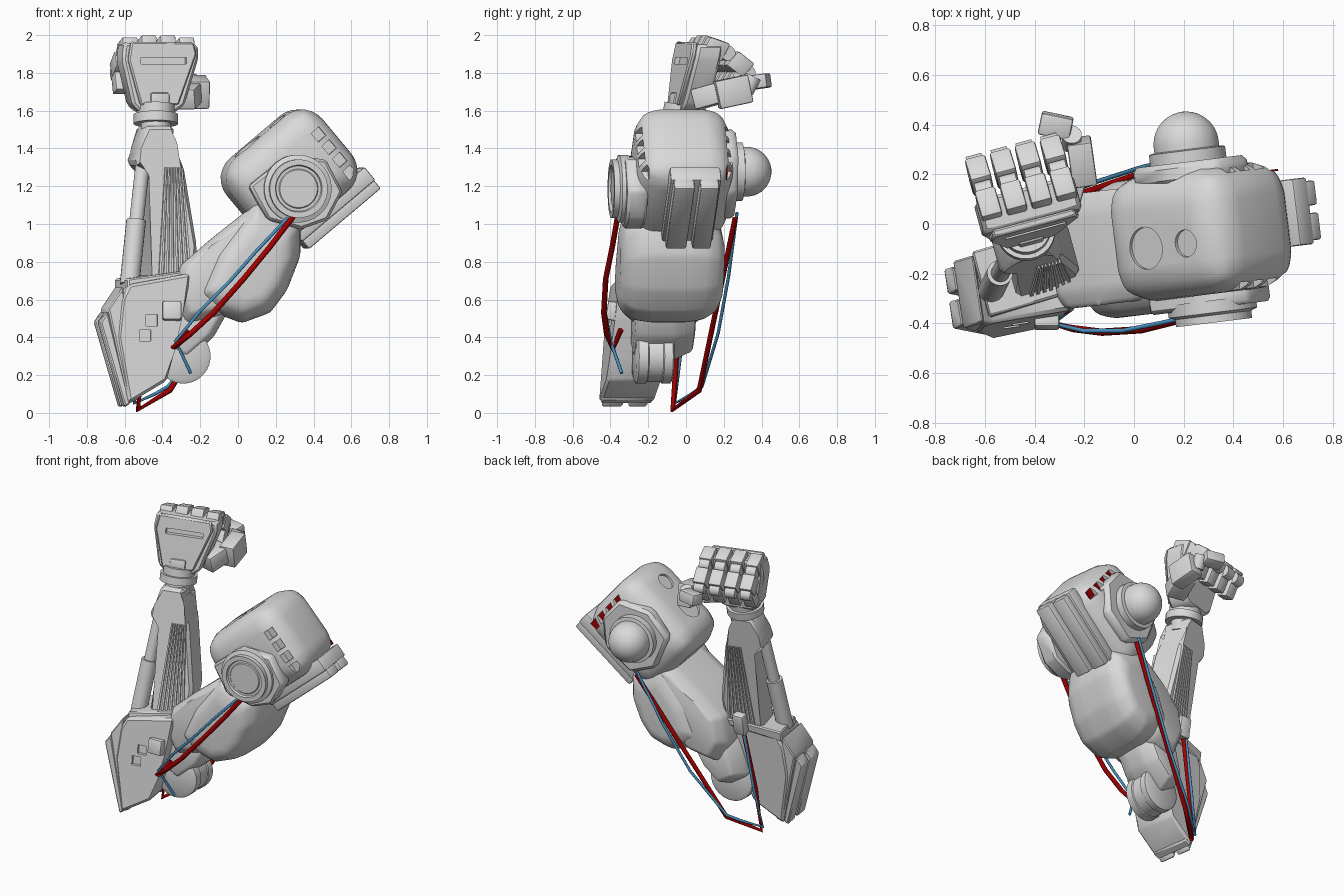
import bpy, bmesh, math
from mathutils import Matrix, Vector

old = bpy.data.objects.get("Cube")
if old:
    bpy.data.objects.remove(old, do_unlink=True)

I = Matrix.Identity(4)
T = Matrix.Translation


def material(name, rgb):
    m = bpy.data.materials.new(name)
    m.use_nodes = True
    m.diffuse_color = (*rgb, 1)
    m.node_tree.nodes["Principled BSDF"].inputs["Base Color"].default_value = (*rgb, 1)
    return m


grey = material("light grey", (0.7, 0.7, 0.7))
red = material("dark red", (0.38, 0.0, 0.0))
blue = material("cable blue", (0.07, 0.3, 0.55))


def loft(name, rings, mat=grey, M=I, bevel=0, seg=2):
    """Skin a list of equal-length rings and cap both ends."""
    bm = bmesh.new()
    vs = [[bm.verts.new(M @ Vector(p)) for p in r] for r in rings]
    n = len(vs[0])
    for a, b in zip(vs, vs[1:]):
        for i in range(n):
            bm.faces.new((a[i], a[(i + 1) % n], b[(i + 1) % n], b[i]))
    bm.faces.new(vs[0])
    bm.faces.new(vs[-1])
    if bevel:
        bmesh.ops.bevel(bm, geom=bm.edges[:], offset=bevel, segments=seg,
                        profile=0.5, affect='EDGES', clamp_overlap=True)
    bmesh.ops.recalc_face_normals(bm, faces=bm.faces[:])
    me = bpy.data.meshes.new(name)
    bm.to_mesh(me)
    bm.free()
    me.materials.append(mat)
    ob = bpy.data.objects.new(name, me)
    bpy.context.collection.objects.link(ob)
    return ob


def prism(name, pts, y0, y1, M=I, bevel=0.008):
    return loft(name, [[(x, y, z) for x, z in pts] for y in (y0, y1)], M=M, bevel=bevel, seg=1)


def pillow(name, pts, sections, M):
    """Side profile swept across y, scaled about its middle at each section."""
    cx = sum(p[0] for p in pts) / len(pts)
    cz = sum(p[1] for p in pts) / len(pts)
    return loft(name, [[(cx + (x - cx) * s, y, cz + (z - cz) * s) for x, z in pts]
                       for y, s in sections], M=M, bevel=0.02, seg=2)


def box(name, c, size, M=I, rx=0, rz=0, bevel=0.01, seg=2, mat=grey):
    a, b, h = (s / 2 for s in size)
    sq = [(-a, -b), (a, -b), (a, b), (-a, b)]
    N = M @ T(c) @ Matrix.Rotation(math.radians(rz), 4, 'Z') @ Matrix.Rotation(math.radians(rx), 4, 'X')
    return loft(name, [[(x, y, z) for x, y in sq] for z in (-h, h)], mat, N, bevel, seg)


def lathe(name, base, direction, profile, n=32, M=I):
    """Turn (radius, height) pairs around an axis starting at base."""
    N = M @ T(base) @ Vector(direction).to_track_quat('Z', 'Y').to_matrix().to_4x4()
    return loft(name, [[(r * math.cos((i + .5) * math.tau / n), r * math.sin((i + .5) * math.tau / n), h)
                        for i in range(n)] for r, h in profile], grey, N)


def rod(name, p0, p1, r, n=20):
    d = Vector(p1) - Vector(p0)
    return lathe(name, p0, d, [(r, 0), (r, d.length)], n)


def cut(ob, cutter):
    cutter.hide_render = True
    mod = ob.modifiers.new("cut", 'BOOLEAN')
    mod.object = cutter
    mod.solver = 'EXACT'
    bpy.context.view_layer.objects.active = ob
    bpy.ops.object.modifier_apply(modifier="cut")
    bpy.data.objects.remove(cutter, do_unlink=True)


def cable(name, pts, r, mat):
    cu = bpy.data.curves.new(name, 'CURVE')
    cu.dimensions = '3D'
    cu.bevel_depth = r
    cu.bevel_resolution = 2
    cu.use_fill_caps = True
    sp = cu.splines.new('POLY')
    sp.points.add(len(pts) - 1)
    for p, c in zip(sp.points, pts):
        p.co = (*c, 1)
    cu.materials.append(mat)
    bpy.context.collection.objects.link(bpy.data.objects.new(name, cu))


def lean_frame(yaw, lean):
    return Matrix(((1, -yaw, 0, 0), (yaw, 1, lean, -0.25 + 0.45 * yaw - 0.35 * lean),
                   (0, 0, 1, 0), (0, 0, 0, 1)))


F = lean_frame(0.27, 0.18)   # forearm and hand
B = lean_frame(0.15, 0.1)    # elbow housing
A = Matrix(((1, 0, 0, 0), (0.12, 1, 0, 0), (0, 0, 1, 0), (0, 0, 0, 1)))  # upper arm
Q = T((0.27, -0.03, 1.262)) @ Matrix.Rotation(math.radians(7), 4, 'Z')   # shoulder hubs
S = Q @ Matrix.Rotation(math.radians(-40), 4, 'Y')                       # shoulder shell

# Shoulder shell with window recesses and round dimples
shoulder = box("shoulder_shell", (0, 0, 0), (0.63, 0.51, 0.52), S, bevel=0.14, seg=6)
for side in (-1, 1):
    for i in range(4):
        z = 0.08 - i * 0.088
        cut(shoulder, box("cutter", (0.235, side * 0.265, z), (0.056, 0.12, 0.06), S, bevel=0))
        if side > 0:
            box("window_red", (0.235, 0.208, z), (0.054, 0.008, 0.058), S, bevel=0, mat=red)
for x, r in ((-0.08, 0.085), (0.13, 0.055)):
    cut(shoulder, lathe("cutter", (x, -0.04, 0.245), (0, 0, 1), [(r, 0), (r, 0.1)], M=S))

# Shoulder rear armour slabs
box("shoulder_slab", (0.07, 0.03, -0.265), (0.51, 0.27, 0.09), S)
for y, w in ((-0.035, 0.11), (0.1, 0.1)):
    box("shoulder_slab_rib", (0.07, y, -0.33), (0.5, w, 0.07), S)

# Shoulder front hub and rear dome
hub_outline = [(-.25, -.06), (-.05, .1), (.16, .08), (.25, -.09), (.17, -.24), (.03, -.29), (-.15, -.24)]
prism("front_hub_plate", hub_outline, -.31, -.2, Q, .015)
lathe("front_hub", (0.007, -0.28, -0.075), (0, -1, 0),
      [(0.18, 0), (0.18, 0.05), (0.155, 0.06), (0.155, 0.09), (0.125, 0.09), (0.12, 0.075),
       (0.105, 0.075), (0.1, 0.08)], M=Q)
prism("rear_hub_plate", [(-.25, .05), (-.12, .21), (.1, .24), (.22, .1), (.2, -.1), (.02, -.24),
                         (-.16, -.17)], .2, .285, Q, .02)
lathe("rear_dome_ring", (-0.017, 0.27, 0.015), (0, 1, 0), [(0.155, 0), (0.155, 0.06), (0.13, 0.065)], M=Q)
lathe("rear_dome", (-0.017, 0.355, 0.015), (0, 1, 0),
      [(0.132, -0.04)] + [(0.132 * math.cos(a * math.pi / 20), 0.132 * math.sin(a * math.pi / 20))
                          for a in range(10)] + [(0.004, 0.132)], M=Q)

# Upper arm
pillow("upper_arm_rear", [(.1, 1.14), (.33, 1.0), (.33, .83), (.26, .65), (.17, .53), (.02, .475),
                          (-.1, .52), (-.22, .62), (-.12, .85)],
       [(-.37, .55), (-.35, .77), (-.29, .94), (-.19, 1), (0, 1), (.09, .94), (.155, .77), (.18, .55)], A)
pillow("upper_arm_front", [(.16, 1.13), (.04, 1.07), (-.15, .92), (-.31, .78), (-.35, .6),
                           (-.28, .46), (-.1, .5), (.1, .7)],
       [(-.31, .78), (-.24, .98), (.07, .98), (.15, .8)], A)

# Elbow
pillow("elbow_link", [(-.35, .62), (-.04, .56), (-.13, .4), (-.28, .27), (-.42, .36)],
       [(-.25, .8), (-.17, 1), (-.04, 1), (.07, .7)], A)
lathe("elbow_disc", (-.29, -.24, .3), (0, 1, 0),
      [(.125, 0), (.145, .01), (.145, .06), (.138, .065), (.138, .14), (.145, .145), (.145, .19), (.125, .2)],
      M=A)
housing = prism("elbow_housing", [(-.6, .05), (-.4, .17), (-.36, .32), (-.32, .5), (-.27, .74),
                                  (-.6, .68), (-.64, .6), (-.66, .4)], -.16, .13, B, .015)
for x, z in ((-.46, .49), (-.495, .41)):
    cut(housing, box("cutter", (x - .02, -.16, z), (.06, .04, .06), B, bevel=0))
for v0, v1 in ((-.14, -.03), (.0, .1)):
    prism("elbow_slab_rib", [(-.75, .48), (-.62, .03), (-.59, .05), (-.71, .54)], v0, v1, B)
prism("elbow_slab", [(-.71, .55), (-.6, .05), (-.55, .07), (-.63, .67)], -.15, .12, B)
box("front_cable_socket", (-.35, -.39, .54), (.1, .06, .1), rx=-10)
box("rear_cable_socket", (-.41, -.01, .75), (.08, .06, .14), rx=-10)

# Forearm, its ribbed panels and piston
prism("forearm", [(-.5, .64), (-.26, .7), (-.24, .88), (-.31, 1.3), (-.37, 1.43), (-.36, 1.52),
                  (-.51, 1.52), (-.54, 1.4), (-.57, 1.32), (-.48, 1.27)], -.1, .1, F, .02)
for i in range(7):
    b, t = -.45 + i * .027, -.415 + i * .014
    prism("panel_rib", [(b, .7), (b + .014, .7), (t + .008, 1.3), (t, 1.3)], -.112, .112, F, 0)
prism("forearm_collar", [(-.62, .64), (-.26, .71), (-.26, .76), (-.62, .71)], -.14, .12, F)
for name, a, b, r in (("piston_sleeve", (-.585, .68), (-.55, 1.02), .052),
                      ("piston_rod", (-.55, 1.0), (-.515, 1.32), .038)):
    rod(name, F @ Vector((a[0], -.04, a[1])), F @ Vector((b[0], -.04, b[1])), r)

# Wrist
for z0, z1, r in ((1.46, 1.54, .08), (1.53, 1.58, .118), (1.58, 1.63, .1)):
    rod("wrist_ring", F @ Vector((-.435, 0, z0)), F @ Vector((-.435, 0, z1)), r, 24)

# Hand
prism("palm", [(-.565, 1.63), (-.52, 1.59), (-.34, 1.59), (-.29, 1.63), (-.215, 1.88), (-.22, 1.95),
               (-.61, 1.96), (-.62, 1.87)], -.035, .1, F, .015)
plate = prism("hand_plate", [(-.53, 1.63), (-.33, 1.63), (-.235, 1.9), (-.25, 1.96), (-.58, 1.965),
                             (-.595, 1.87)], -.06, -.03, F)
cut(plate, box("cutter", (-.41, -.06, 1.865), (.24, .05, .035), F, bevel=0))
box("wrist_guard", (-.43, -.05, 1.655), (.1, .04, .08), F)

# Four curled fingers
for i in range(4):
    x = -.565 + i * .1
    box("finger_base", (x, .065, 1.925 + .01 * (i in (1, 2))), (.082, .12, .1), F, rx=-18)
    box("finger_middle", (x, .21, 1.845), (.082, .12, .09), F, rx=-35)
    box("finger_tip", (x, .21, 1.75), (.075, .08, .11), F, rx=-20)
    for v, z in ((.135, 1.905), (.26, 1.8)):
        rod("finger_joint", F @ Vector((x - .032, v, z)), F @ Vector((x + .032, v, z)), .04, 16)

# Thumb
box("thumb_root", (-.27, .13, 1.68), (.13, .17, .11), rx=15, rz=-15)
box("thumb_middle", (-.21, .25, 1.7), (.1, .18, .15), rx=12, rz=8)
rod("thumb_joint", (-.25, .32, 1.7), (-.25, .36, 1.78), .04, 16)
box("thumb_tip", (-.315, .395, 1.755), (.13, .09, .075), rx=8, rz=-12)

# Cables along the front and back of the arm
cable("front_red_cable", [(.3, -.36, 1.05), (.17, -.39, .88), (.03, -.425, .71), (-.13, -.435, .53),
                          (-.25, -.42, .42), (-.36, -.39, .33), (-.27, -.345, .44)], .015, red)
cable("front_blue_cable", [(.28, -.36, 1.05), (.1, -.4, .86), (-.05, -.43, .69), (-.2, -.43, .54),
                           (-.33, -.4, .38), (-.25, -.34, .21)], .009, blue)
cable("rear_red_cable", [(.2, .26, 1.03), (-.36, .07, .12), (-.53, -.07, .016), (-.5, -.05, .3),
                         (-.42, -.02, .72)], .015, red)
cable("rear_blue_cable", [(.19, .27, 1.06), (.02, .225, .72), (-.15, .17, .42), (-.37, .085, .14),
                          (-.44, .03, .1), (-.55, -.06, .05), (-.5, -.03, .3), (-.43, -.01, .72)],
      .009, blue)

# Smooth rounded faces, keep hard edges
bpy.ops.object.select_all(action='DESELECT')
for ob in bpy.context.collection.objects:
    if ob.type == 'MESH':
        ob.select_set(True)
        bpy.context.view_layer.objects.active = ob
bpy.ops.object.shade_smooth_by_angle(angle=math.radians(35))
